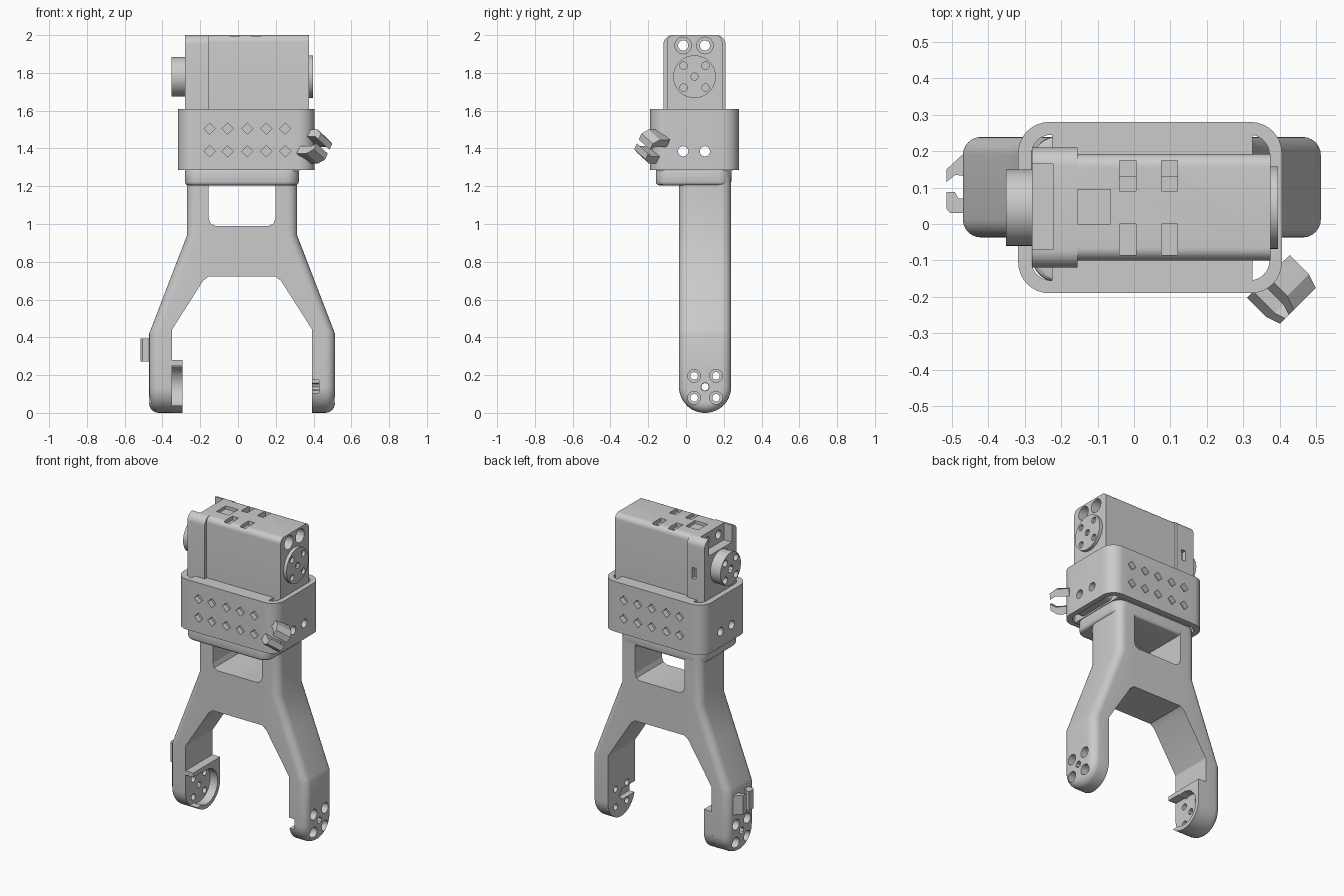
import bpy, bmesh
from math import sin, cos, pi, radians
from mathutils import Matrix, Vector

if "Cube" in bpy.data.objects:
    bpy.data.objects.remove(bpy.data.objects["Cube"])

GREY = (0.6, 0.6, 0.6, 1)
grey = bpy.data.materials.new("plain_grey")
grey.use_nodes = True
grey.diffuse_color = GREY
grey.node_tree.nodes["Principled BSDF"].inputs["Base Color"].default_value = GREY
parts = []


def circle(u, v, r, n=24):
    return [(u + r * cos(2 * pi * i / n), v + r * sin(2 * pi * i / n)) for i in range(n)]


def rrect(u0, u1, v0, v1, r, n=8):
    pts = []
    corners = [(u1 - r, v1 - r), (u0 + r, v1 - r), (u0 + r, v0 + r), (u1 - r, v0 + r)]
    for q, (u, v) in enumerate(corners):
        for i in range(n + 1):
            a = (q + i / n) * pi / 2
            pts.append((u + r * cos(a), v + r * sin(a)))
    return pts


def rect(u0, u1, v0, v1):
    return [(u0, v0), (u1, v0), (u1, v1), (u0, v1)]


def finish(name, bm):
    bmesh.ops.recalc_face_normals(bm, faces=bm.faces)
    mesh = bpy.data.meshes.new(name)
    bm.to_mesh(mesh)
    bm.free()
    mesh.materials.append(grey)
    ob = bpy.data.objects.new(name, mesh)
    bpy.context.scene.collection.objects.link(ob)
    parts.append(ob)
    return ob


def bridge(bm, low, high):
    for i in range(len(low)):
        j = (i + 1) % len(low)
        bm.faces.new((low[i], high[i], high[j], low[j]))


def prism(name, pts, axis, a, b):
    """Extrude a 2D outline along an axis from a to b."""
    place = {"x": lambda u, v, w: (w, u, v),
             "y": lambda u, v, w: (u, w, v),
             "z": lambda u, v, w: (u, v, w)}[axis]
    bm = bmesh.new()
    low = [bm.verts.new(place(u, v, a)) for u, v in pts]
    high = [bm.verts.new(place(u, v, b)) for u, v in pts]
    bm.faces.new(low)
    bm.faces.new(high[::-1])
    bridge(bm, low, high)
    return finish(name, bm)


def bake(ob):
    """Apply modifiers; a result with no faces is discarded."""
    dg = bpy.context.evaluated_depsgraph_get()
    mesh = bpy.data.meshes.new_from_object(ob.evaluated_get(dg))
    ob.modifiers.clear()
    if mesh.polygons:
        ob.data = mesh


def carve(ob, tools):
    for tool in tools:
        mod = ob.modifiers.new("carve", "BOOLEAN")
        mod.object, mod.operation, mod.solver = tool, "DIFFERENCE", "EXACT"
        bake(ob)
        parts.remove(tool)
        bpy.data.objects.remove(tool)


def cut(pts, axis, a, b):
    return prism("cutter", pts, axis, a, b)


HUB_Y, HUB_Z, HUB_R = 0.101, 0.138, 0.138
MID_X = 0.0215
SERVO_Y, SERVO_Z = 0.045, 1.78
BOLT_Y = (-0.015, 0.1)


def bolts(y, z, off, r, a, b, r_mid):
    """Four bolt holes and a centre hole along x."""
    tools = [cut(circle(y + i * off, z + j * off, r, 16), "x", a, b)
             for i in (-1, 1) for j in (-1, 1)]
    return tools + [cut(circle(y, z, r_mid, 8), "x", a, b)]


# Arm levels: height, outer and inner distance from the middle
LEVELS = [(0.42, 0.4915, 0.3715), (0.44, 0.484, 0.3715), (0.70, 0.384, 0.206),
          (0.722, 0.3755, 0.1765), (0.94, 0.2915, 0.1765), (1.25, 0.2915, 0.1765)]


def arm(name, side):
    """Bent arm with a round foot and rounded outer edges."""
    bm = bmesh.new()

    def ring(inset, shrink, inner=False):
        r = HUB_R - shrink
        foot = [(HUB_Y + r * cos(a), HUB_Z + r * sin(a), *LEVELS[0][1:])
                for a in (pi + pi * i / 23 for i in range(24))]
        left = [(HUB_Y - r, *lv) for lv in reversed(LEVELS)]
        right = [(HUB_Y + r, *lv) for lv in LEVELS]
        return [bm.verts.new((MID_X + side * (i if inner else o - inset), y, z))
                for y, z, o, i in left + foot + right]

    steps = [k * pi / 12 for k in range(7)]
    rings = [ring(0.05 * (1 - cos(a)), 0.05 * (1 - sin(a))) for a in steps]
    rings.append(ring(0, 0, True))
    for low, high in zip(rings, rings[1:]):
        bridge(bm, low, high)
    for loop in (rings[0], rings[-1]):
        n = len(loop)
        for i in range(n // 2 - 1):
            bm.faces.new((loop[i], loop[i + 1], loop[n - 2 - i], loop[n - 1 - i]))
    return finish(name, bm)


# Two arms with bolt holes in the feet
for name, side in (("right_arm", -1), ("left_arm", 1)):
    limb = arm(name, side)
    mouth, end = MID_X + side * 0.44, MID_X + side * 0.6
    inside = MID_X + side * 0.3
    carve(limb, bolts(HUB_Y, HUB_Z, 0.058, 0.034, min(mouth, end), max(mouth, end), 0.022)
          + bolts(HUB_Y, HUB_Z, 0.058, 0.02, min(mouth, inside) - 0.005,
                  max(mouth, inside) + 0.005, 0.02))
    if side > 0:
        carve(limb, [cut(rect(-0.1, HUB_Y, 0.105, 0.175), "x", 0.38, 0.43)])

# Crossbar joining the arms, with filleted corners below the window
bar = [(-0.155, 0.722), (0.198, 0.722), (0.198, 1.03), (0.188, 1.002), (0.163, 0.99),
       (-0.12, 0.99), (-0.145, 1.002), (-0.155, 1.03)]
prism("crossbar", bar, "y", HUB_Y - HUB_R, HUB_Y + HUB_R)

# Horn seat: open rim on the inside of the right arm
seat = prism("horn_seat_rim", rrect(-0.037, 0.239, 0, 0.6, 0.137, 12), "x", -0.355, -0.295)
carve(seat, [cut(rect(-0.2, 0.4, 0.28, 0.8), "x", -0.5, -0.2),
             cut(circle(HUB_Y, HUB_Z, 0.112, 40), "x", -0.5, -0.2),
             cut(rect(-0.2, 0.06, 0.04, 0.252), "x", -0.5, -0.2)])

# Base tray under the collar
base = prism("base_tray", rrect(-0.28, 0.322, -0.16, 0.24, 0.07), "z", 1.205, 1.295)
mod = base.modifiers.new("round", "BEVEL")
mod.width, mod.segments = 0.018, 3
mod.limit_method, mod.angle_limit = "ANGLE", radians(50)
bake(base)

# Collar with diamond and round holes
collar = prism("collar", rrect(-0.318, 0.406, -0.19, 0.28, 0.085), "z", 1.285, 1.61)
diamonds = [cut(circle(x, z, 0.03, 4), "y", a, b)
            for x in (-0.15, -0.055, 0.05, 0.15, 0.25) for z in (1.385, 1.505)
            for a, b in ((-0.3, -0.14), (0.23, 0.4))]
carve(collar, [cut(rrect(-0.282, 0.372, -0.155, 0.245, 0.055), "z", 1.2, 1.7)] + diamonds
      + [cut(circle(y, 1.385, 0.027), "x", -1, 1) for y in BOLT_Y])

# Liner between collar and servo
liner = prism("collar_liner", rect(-0.225, 0.325, -0.155, 0.245), "z", 1.28, 1.608)
carve(liner, [cut(circle(y, 1.385, 0.027), "x", -1, 1) for y in BOLT_Y])

# Servo body with vents and bolt channels
body = prism("servo_body", rrect(-0.1, 0.192, 1.29, 2, 0.035), "x", -0.16, 0.375)
vents = []
for x in (-0.04, 0.075):
    vents += [cut(rect(x, x + 0.045, -0.085, 0), "z", 1.975, 2.1),
              cut(rect(x, x + 0.045, 0.09, 0.175), "z", 1.975, 2.1),
              cut(rect(x, x + 0.045, 0.13, 0.175), "z", 1.93, 2.1)]
holes = [cut(circle(y, z, 0.027), "x", -1, 1) for y in BOLT_Y for z in (1.385, 1.945)]
bores = [cut(circle(y, 1.945, 0.044), "x", 0.31, 0.5) for y in BOLT_Y]
carve(body, vents + holes + bores + [cut(rect(-0.2, -0.065, 0, 0.095), "z", 1.98, 2.1)])

# Servo end cap with a notch above the horn
cap = prism("servo_end_cap", rrect(-0.12, 0.21, 1.29, 2, 0.05), "x", -0.28, -0.155)
holes = [cut(circle(y, z, 0.027), "x", -1, 1) for y in BOLT_Y for z in (1.385, 1.945)]
carve(cap, holes + [cut(rect(-0.07, 0.165, 1.89, 2.1), "x", -0.4, -0.222),
                    cut(rect(-0.22, -0.19, 1.74, 1.81), "y", 0.18, 0.3)])

# Drive horn and idler disc
horn = prism("drive_horn", circle(SERVO_Y, SERVO_Z, 0.105, 48), "x", -0.352, -0.27)
carve(horn, bolts(SERVO_Y, SERVO_Z, 0.055, 0.022, -0.4, -0.31, 0.025))
idler = prism("idler_disc", circle(SERVO_Y, SERVO_Z, 0.113, 48), "x", 0.36, 0.396)
carve(idler, bolts(SERVO_Y, SERVO_Z, 0.058, 0.02, 0.378, 0.5, 0.02))

# Cable clip on the right arm, two hooked prongs
upper = [(-0.455, 0.205), (-0.515, 0.15), (-0.515, 0.115), (-0.49, 0.135), (-0.455, 0.13)]
lower = [(-0.455, 0.03), (-0.505, 0.03), (-0.515, 0.042), (-0.515, 0.088),
         (-0.492, 0.088), (-0.482, 0.07), (-0.455, 0.07)]
prism("arm_clip_prong_back", upper, "z", 0.272, 0.395)
prism("arm_clip_prong_front", lower, "z", 0.272, 0.395)

# Cable clip on the collar corner, tilted about the corner's outward axis
out = Vector((1, -1, 0)).normalized()
tilt = Matrix.Rotation(radians(-33), 3, out)
across = tilt @ Vector((-1, -1, 0)).normalized()
turn = Matrix((across, out, across.cross(out))).transposed().to_4x4()
for name, s in (("collar_clip_prong_top", 1), ("collar_clip_prong_bottom", -1)):
    hook = [(-0.03, 0.075 * s), (0.045, 0.075 * s), (0.085, 0.05 * s), (0.085, 0.012 * s),
            (0.055, 0.03 * s), (-0.03, 0.03 * s)]
    prong = prism(name, hook, "x", -0.05, 0.05)
    prong.data.transform(Matrix.Translation((0.39, -0.165, 1.41)) @ turn)
    prong.data.update()

# Smooth rounded faces, keep hard edges
bpy.ops.object.select_all(action="DESELECT")
for ob in parts:
    ob.select_set(True)
bpy.context.view_layer.objects.active = base
bpy.ops.object.shade_smooth_by_angle(angle=radians(30))
